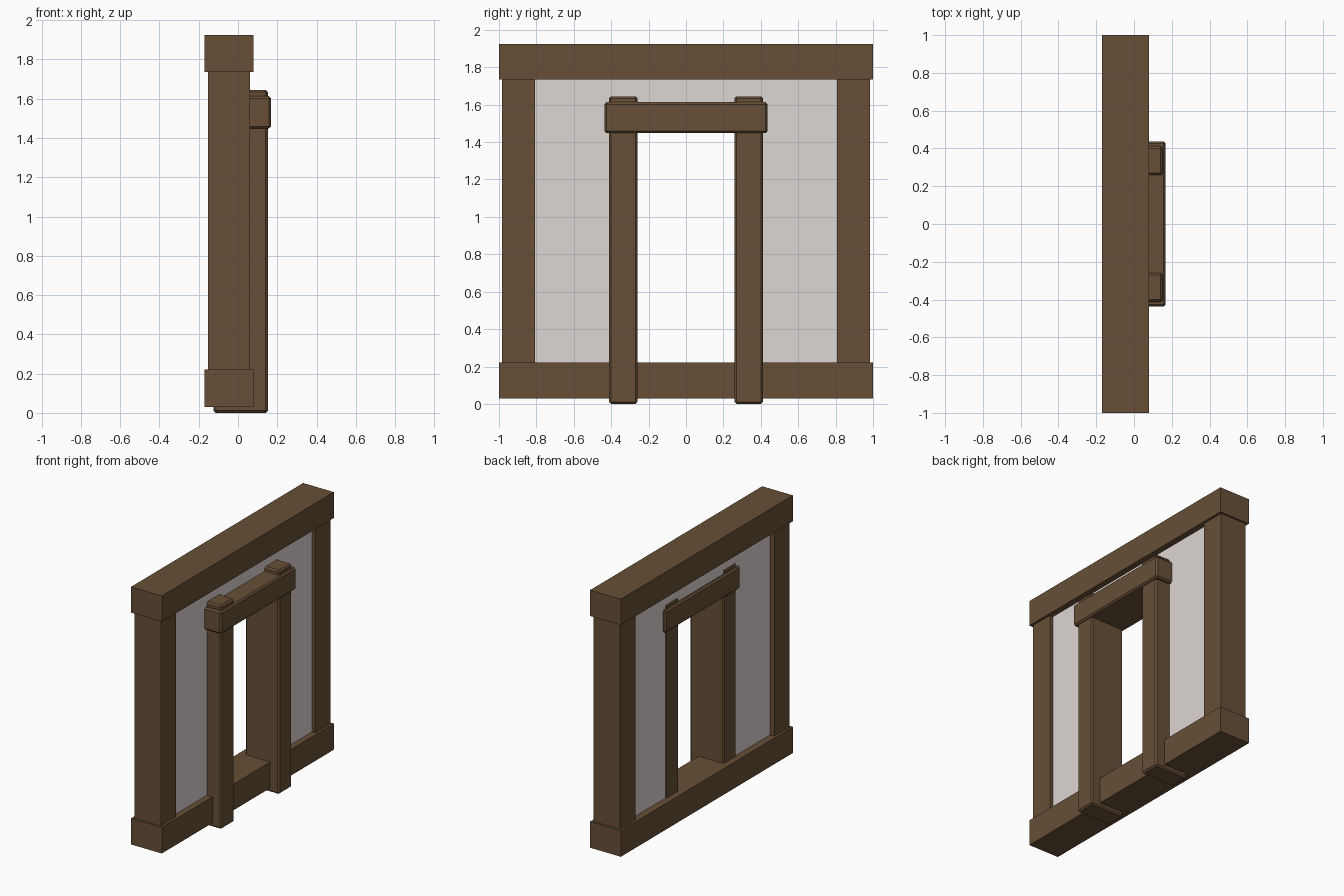
import bpy, bmesh

if "Cube" in bpy.data.objects:
    bpy.data.objects.remove(bpy.data.objects["Cube"])


def material(name, rgb):
    m = bpy.data.materials.new(name)
    m.diffuse_color = (*rgb, 1)
    m.use_nodes = True
    m.node_tree.nodes["Principled BSDF"].inputs["Base Color"].default_value = m.diffuse_color
    return m


wood = material("wood", (0.136, 0.078, 0.038))
plaster = material("plaster", (0.72, 0.68, 0.66))


def add_object(name, bm, mat):
    me = bpy.data.meshes.new(name)
    bmesh.ops.recalc_face_normals(bm, faces=bm.faces[:])
    bm.to_mesh(me)
    bm.free()
    ob = bpy.data.objects.new(name, me)
    bpy.context.collection.objects.link(ob)
    me.materials.append(mat)
    return ob


def box(name, x, y, z, bevel=0):
    bm = bmesh.new()
    bmesh.ops.create_cube(bm, size=1)
    for v in bm.verts:
        v.co = [(r[0] + r[1]) / 2 + c * (r[1] - r[0]) for r, c in zip((x, y, z), v.co)]
    ob = add_object(name, bm, wood)
    if bevel:
        mod = ob.modifiers.new("bevel", 'BEVEL')
        mod.width = bevel
        mod.segments = 1
    return ob


# horizontal timber beams
box("bottom_beam", (-0.17, 0.08), (-1, 1), (0.03, 0.222))
box("top_beam", (-0.17, 0.08), (-1, 1), (1.735, 1.925))

# outer posts and door jambs on both sides
for side, s in (("left", -1), ("right", 1)):
    box(side + "_post", (-0.153, 0.062), sorted((s * 0.808, s * 0.985)), (0.2, 1.75))
    box(side + "_door_jamb", (-0.124, 0.152), sorted((s * 0.26, s * 0.412)), (0, 1.645), 0.011)

# door lintel
box("door_lintel", (-0.138, 0.168), (-0.437, 0.437), (1.448, 1.613), 0.011)

# plaster wall with the doorway left open
outline = [(-0.9, 0.13), (-0.34, 0.13), (-0.34, 1.53), (0.34, 1.53),
           (0.34, 0.13), (0.9, 0.13), (0.9, 1.83), (-0.9, 1.83)]
bm = bmesh.new()
face = bm.faces.new([bm.verts.new((-0.118, y, z)) for y, z in outline])
ext = bmesh.ops.extrude_face_region(bm, geom=[face], use_keep_orig=True)
bmesh.ops.translate(bm, vec=(0.153, 0, 0),
                    verts=[g for g in ext["geom"] if isinstance(g, bmesh.types.BMVert)])
add_object("plaster_wall", bm, plaster)
